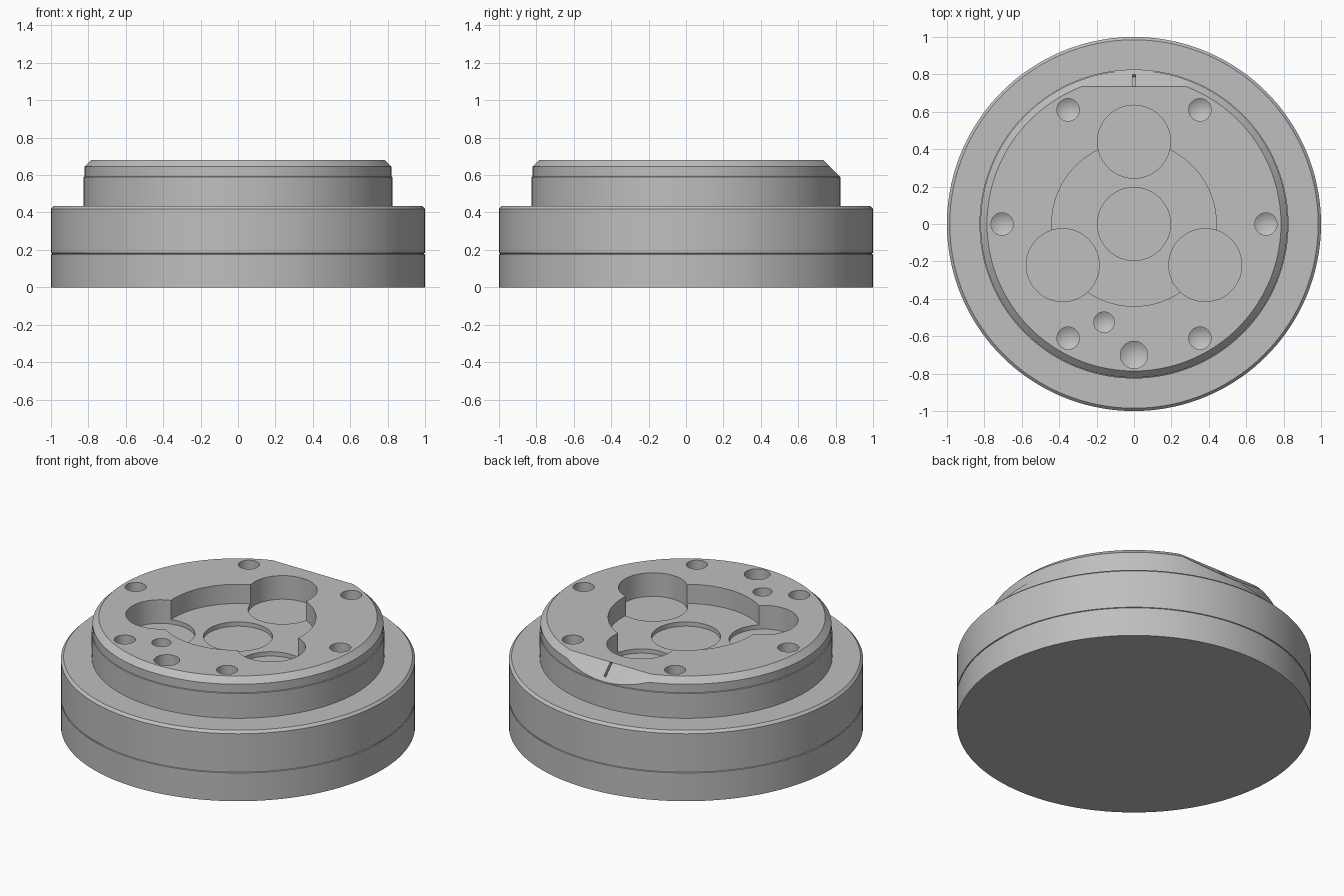
import bpy, bmesh, math
from mathutils import Matrix

cube = bpy.data.objects.get("Cube")
if cube:
    bpy.data.objects.remove(cube, do_unlink=True)

steel = bpy.data.materials.new("machined grey")
steel.use_nodes = True
grey = (0.52, 0.52, 0.52, 1)
steel.diffuse_color = grey
steel.node_tree.nodes["Principled BSDF"].inputs["Base Color"].default_value = grey


def add_object(name, bm):
    bmesh.ops.recalc_face_normals(bm, faces=bm.faces)
    mesh = bpy.data.meshes.new(name)
    bm.to_mesh(mesh)
    bm.free()
    mesh.materials.append(steel)
    obj = bpy.data.objects.new(name, mesh)
    bpy.context.collection.objects.link(obj)
    return obj


def lathe(name, profile, steps, x=0, y=0):
    """Turn a (radius, height) profile, closed on the axis, about z."""
    bm = bmesh.new()
    verts = [bm.verts.new((r, 0, z)) for r, z in profile]
    edges = [bm.edges.new(pair) for pair in zip(verts, verts[1:])]
    bmesh.ops.spin(bm, geom=verts + edges, cent=(0, 0, 0), axis=(0, 0, 1),
                   angle=math.tau, steps=steps, use_merge=True)
    bmesh.ops.remove_doubles(bm, verts=bm.verts, dist=1e-5)
    bmesh.ops.translate(bm, verts=bm.verts, vec=(x, y, 0))
    return add_object(name, bm)


def slanted_box(name, size, centre):
    """Box tilted to lie along the 45 degree flat at the back."""
    bm = bmesh.new()
    bmesh.ops.create_cube(bm, size=1, matrix=Matrix.Translation(centre)
                          @ Matrix.Rotation(-math.pi / 4, 4, 'X')
                          @ Matrix.Diagonal((*size, 1)))
    return add_object(name, bm)


def cut(body, cutter):
    mod = body.modifiers.new("cut", 'BOOLEAN')
    mod.operation = 'DIFFERENCE'
    mod.solver = 'EXACT'
    mod.object = cutter
    bpy.context.view_layer.objects.active = body
    bpy.ops.object.modifier_apply(modifier=mod.name)
    bpy.data.objects.remove(cutter, do_unlink=True)


TOP = 0.68

# Turned body: grooved flange, stepped collar, chamfered rims
body = lathe("flanged_hub", [
    (0, 0), (1, 0), (1, 0.176), (0.995, 0.178), (0.995, 0.182), (1, 0.184),
    (1, 0.42), (0.985, 0.435), (0.826, 0.435), (0.826, 0.59), (0.821, 0.592),
    (0.821, 0.645), (0.786, TOP), (0, TOP)], 144)


def pocket(radius, floor, x=0, y=0, steps=64):
    cut(body, lathe("pocket_cutter",
                    [(0, floor), (radius, floor), (radius, 0.9), (0, 0.9)], steps, x, y))


def drill(radius, x, y):
    shoulder = TOP - 0.17
    cut(body, lathe("drill_cutter", [(0, shoulder - 0.6 * radius), (radius, shoulder),
                                     (radius, 0.9), (0, 0.9)], 32, x, y))


# Central recess with one middle and three surrounding round pockets
pocket(0.44, 0.56, steps=96)
pocket(0.195, 0.533)
for degrees in (90, 210, 330):
    a = math.radians(degrees)
    pocket(0.195, 0.533, 0.44 * math.cos(a), 0.44 * math.sin(a))

# Ring of six bolt holes, a larger port and a small pin hole
for i in range(6):
    a = math.radians(60 * i)
    drill(0.06, 0.705 * math.cos(a), 0.705 * math.sin(a))
drill(0.073, 0, -0.70)
drill(0.055, -0.16, -0.525)

# Sloping flat at the back with its index slot
n = math.sqrt(0.5) * 0.15
cut(body, slanted_box("flat_cutter", (1.4, 0.3, 0.3), (0, 0.78 + n, 0.635 + n)))
cut(body, slanted_box("slot_cutter", (0.014, 0.092, 0.04), (0, 0.7675, 0.6475)))

# Smooth walls with crisp machined edges
bpy.ops.object.select_all(action='DESELECT')
body.select_set(True)
bpy.context.view_layer.objects.active = body
bpy.ops.object.shade_smooth_by_angle(angle=math.radians(25))
